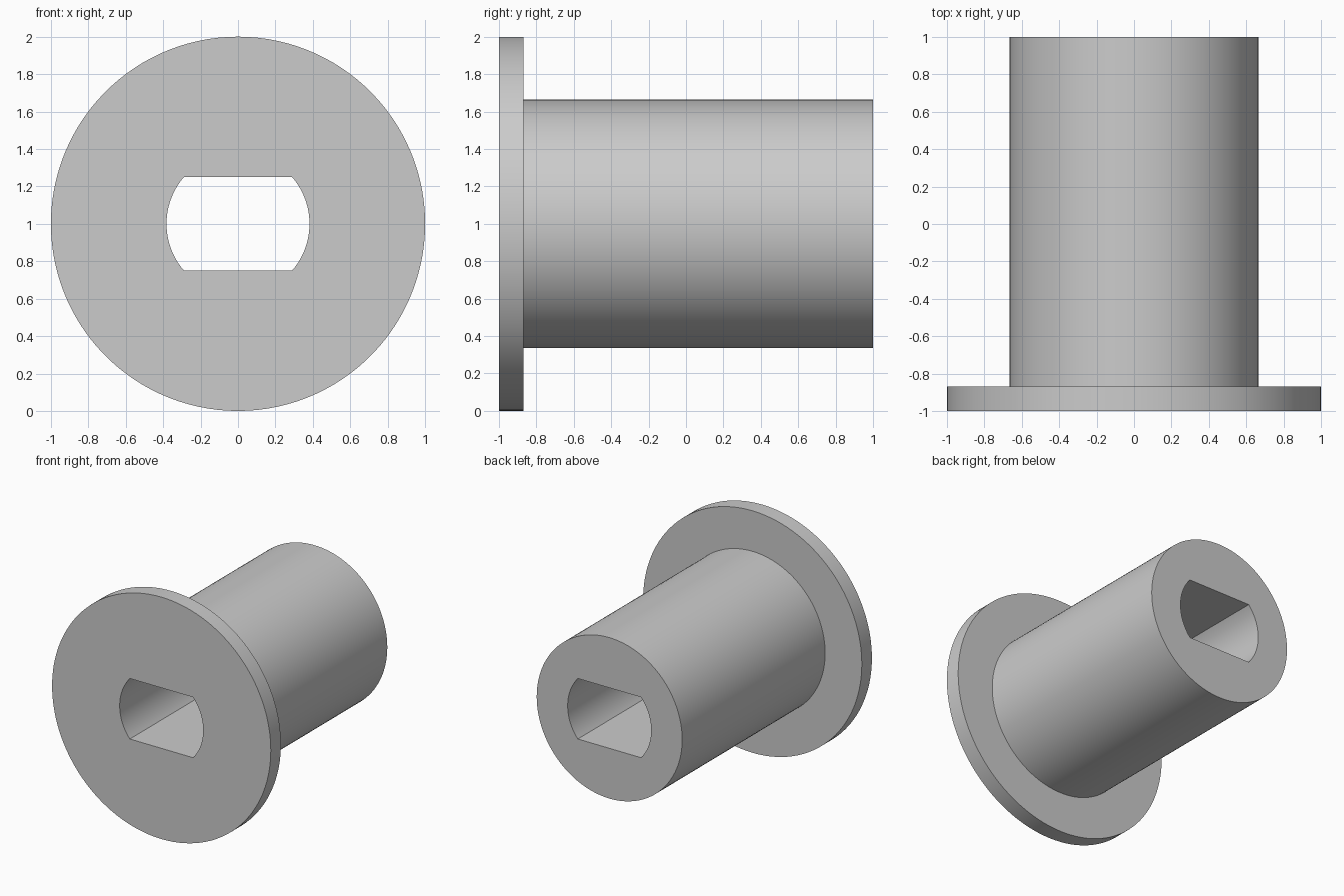
import bpy, bmesh, math

cube = bpy.data.objects.get("Cube")
if cube:
    bpy.data.objects.remove(cube, do_unlink=True)

FLANGE_R, BARREL_R, BORE_R, FLAT = 1.0, 0.665, 0.382, 0.25
FRONT, STEP, BACK = -1.0, -0.868, 1.0
STEPS = 32

grey = bpy.data.materials.new("grey")
grey.use_nodes = True
colour = (0.6, 0.6, 0.6, 1)
grey.diffuse_color = colour
grey.node_tree.nodes["Principled BSDF"].inputs["Base Color"].default_value = colour

# Shared angles, with exact points at the corners of the bore's flats
corner = math.asin(FLAT / BORE_R)
stops = [-corner, corner, math.pi - corner, math.pi + corner, 2 * math.pi - corner]
angles = [a + (b - a) * i / STEPS for a, b in zip(stops, stops[1:]) for i in range(STEPS)]


def bore_radius(a):
    return min(BORE_R, FLAT / max(abs(math.sin(a)), 1e-6))


# Closed section: flange, barrel and double-flat bore
section = [(None, FRONT), (FLANGE_R, FRONT), (FLANGE_R, STEP),
           (BARREL_R, STEP), (BARREL_R, BACK), (None, BACK)]
bm = bmesh.new()
rings = []
for radius, y in section:
    ring = []
    for a in angles:
        r = radius or bore_radius(a)
        ring.append(bm.verts.new((r * math.cos(a), y, FLANGE_R + r * math.sin(a))))
    rings.append(ring)
for r1, r2 in zip(rings, rings[1:] + rings[:1]):
    for i in range(len(angles)):
        j = (i + 1) % len(angles)
        bm.faces.new((r1[i], r1[j], r2[j], r2[i]))
bmesh.ops.recalc_face_normals(bm, faces=bm.faces)

mesh = bpy.data.meshes.new("flanged_bushing")
bm.to_mesh(mesh)
bm.free()
mesh.materials.append(grey)
bushing = bpy.data.objects.new("flanged_bushing", mesh)
bpy.context.collection.objects.link(bushing)

# Smooth round walls, sharp rims
bpy.ops.object.select_all(action='DESELECT')
bushing.select_set(True)
bpy.context.view_layer.objects.active = bushing
bpy.ops.object.shade_smooth_by_angle(angle=math.radians(30))
